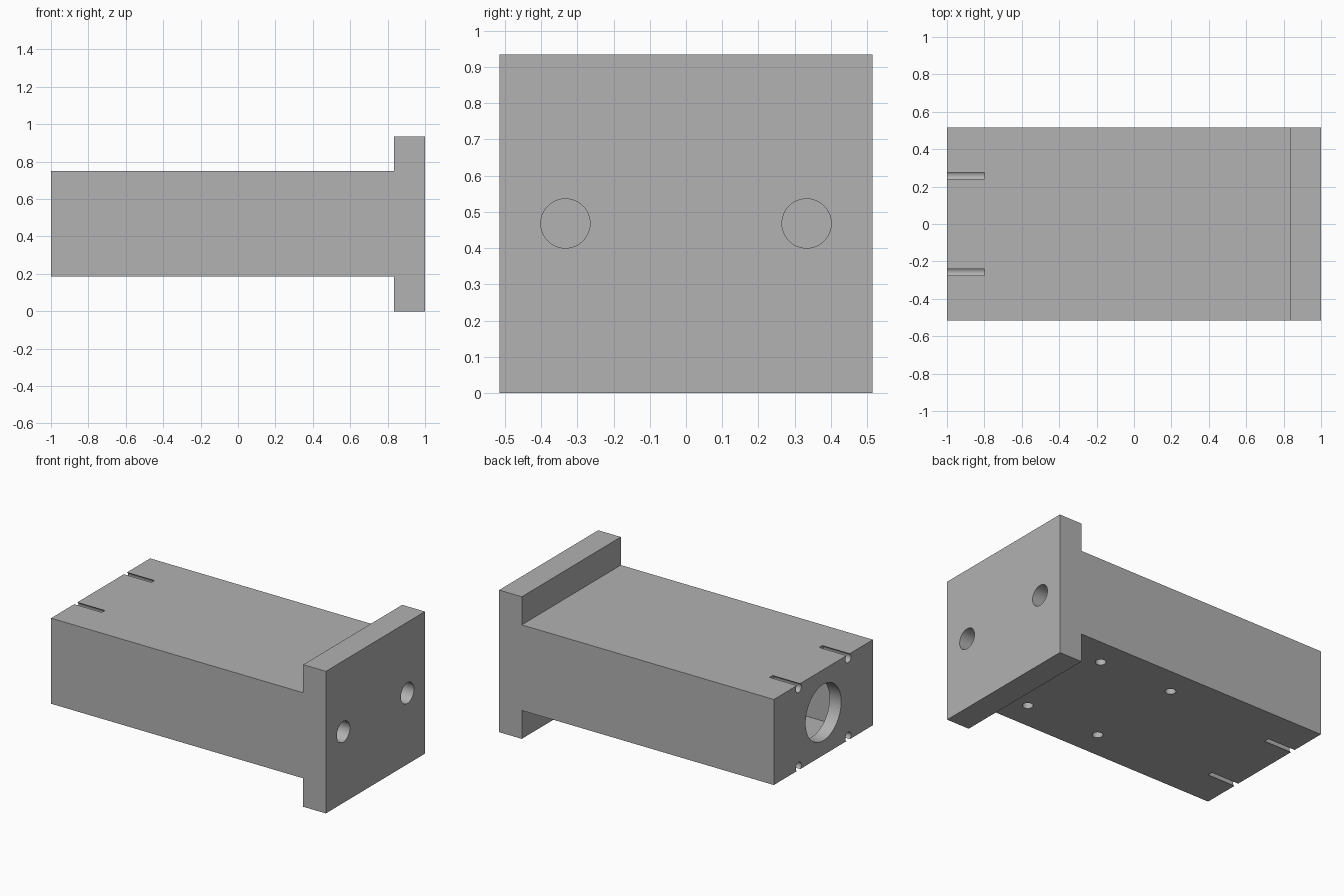
import bpy
import bmesh
import math

old = bpy.data.objects.get("Cube")
if old:
    bpy.data.objects.remove(old, do_unlink=True)

WIDTH = 1.03
MID = 0.468          # height of the long axis
WALL_X = 0.835       # where the flange begins

grey = bpy.data.materials.new("plain_grey")
grey.use_nodes = True
colour = (0.445, 0.445, 0.445, 1)
grey.diffuse_color = colour
grey.node_tree.nodes["Principled BSDF"].inputs["Base Color"].default_value = colour


def activate(obj):
    bpy.ops.object.select_all(action='DESELECT')
    obj.select_set(True)
    bpy.context.view_layer.objects.active = obj


def extrude_profile(name, points, depth):
    """Solid from an x-z profile, extruded symmetrically along y."""
    bm = bmesh.new()
    face = bm.faces.new([bm.verts.new((x, -depth / 2, z)) for x, z in points])
    moved = bmesh.ops.extrude_face_region(bm, geom=[face])["geom"]
    verts = [v for v in moved if isinstance(v, bmesh.types.BMVert)]
    bmesh.ops.translate(bm, verts=verts, vec=(0, depth, 0))
    bmesh.ops.recalc_face_normals(bm, faces=bm.faces)
    mesh = bpy.data.meshes.new(name)
    bm.to_mesh(mesh)
    bm.free()
    mesh.materials.append(grey)
    obj = bpy.data.objects.new(name, mesh)
    bpy.context.collection.objects.link(obj)
    return obj


def subtract(target, cutter):
    """Cut one shape out of the target and discard the cutter."""
    cutter.hide_render = True
    cutter.data.materials.append(grey)
    activate(target)
    mod = target.modifiers.new("cut", 'BOOLEAN')
    mod.operation = 'DIFFERENCE'
    mod.solver = 'EXACT'
    mod.object = cutter
    bpy.ops.object.modifier_apply(modifier=mod.name)
    bpy.data.objects.remove(cutter, do_unlink=True)


def drill_x(target, x0, x1, y, z, radius, sides=48):
    bpy.ops.mesh.primitive_cylinder_add(
        vertices=sides, radius=radius, depth=x1 - x0,
        location=((x0 + x1) / 2, y, z), rotation=(0, math.pi / 2, 0))
    subtract(target, bpy.context.object)


def drill_z(target, x, y, z0, z1, radius, sides=32):
    bpy.ops.mesh.primitive_cylinder_add(
        vertices=sides, radius=radius, depth=z1 - z0,
        location=(x, y, (z0 + z1) / 2))
    subtract(target, bpy.context.object)


# Body and end flange as one T-shaped solid
block = extrude_profile("flanged_block", [
    (-1, 0.187), (WALL_X, 0.187), (WALL_X, 0), (1, 0),
    (1, 0.935), (WALL_X, 0.935), (WALL_X, 0.75), (-1, 0.75)], WIDTH)

# Inner chamber behind the thin end wall
bpy.ops.mesh.primitive_cube_add(size=1, location=(-0.04, 0, MID))
chamber = bpy.context.object
chamber.scale = (1.75, 0.5, 0.4)
bpy.ops.object.transform_apply(location=False, rotation=False, scale=True)
subtract(block, chamber)

# Round opening into the chamber
drill_x(block, -1.1, -0.85, 0, MID, 0.185, 64)

for side in (-1, 1):
    # Rod holes through the flange
    drill_x(block, -0.83, 1.1, side * 0.333, MID, 0.068)
    # Set screw holes from below
    for x in (0, 0.535):
        drill_z(block, x, side * 0.333, 0.1, MID, 0.032)
    # End screw holes that break through the top and bottom faces
    for level in (-1, 1):
        drill_x(block, -1.1, -0.8, side * 0.258, MID + level * 0.258, 0.029, 32)

activate(block)
bpy.ops.object.shade_smooth_by_angle(angle=math.radians(30))
